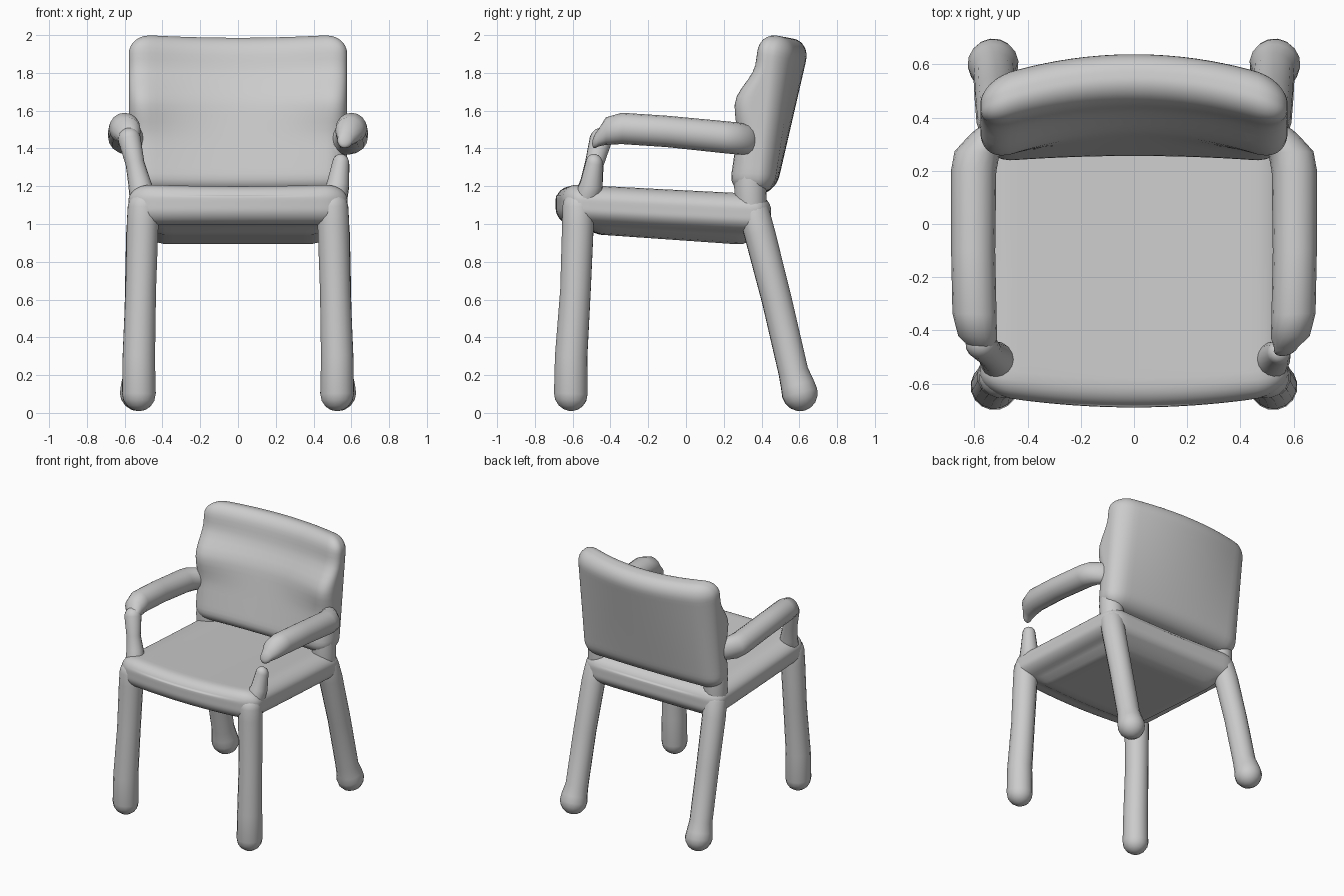
import bpy, bmesh, math
from mathutils import Vector

if "Cube" in bpy.data.objects:
    bpy.data.objects.remove(bpy.data.objects["Cube"])


def finish(bm, name):
    bmesh.ops.recalc_face_normals(bm, faces=bm.faces)
    for f in bm.faces:
        f.smooth = True
    me = bpy.data.meshes.new(name)
    bm.to_mesh(me)
    bm.free()
    ob = bpy.data.objects.new(name, me)
    bpy.context.collection.objects.link(ob)
    return ob


def tube(name, pts, side=1, n=16):
    """Round-ended tube through (x, y, z, radius) points; side=-1 mirrors x."""
    P = [Vector((p[0] * side, p[1], p[2])) for p in pts]
    R = [p[3] for p in pts]
    axis = (P[-1] - P[0]).normalized()
    rot = axis.to_track_quat('Z', 'Y')
    t0, t1 = (P[1] - P[0]).normalized(), (P[-1] - P[-2]).normalized()
    caps = [math.radians(a) for a in (22, 45, 66, 84)]
    rings = [(P[0] - t0 * R[0] * math.sin(a), R[0] * math.cos(a)) for a in reversed(caps)]
    rings += list(zip(P, R))
    rings += [(P[-1] + t1 * R[-1] * math.sin(a), R[-1] * math.cos(a)) for a in caps]
    bm = bmesh.new()
    loops = []
    for c, r in rings:
        loops.append([bm.verts.new(c + rot @ Vector((r * math.cos(2 * math.pi * i / n),
                                                     r * math.sin(2 * math.pi * i / n), 0)))
                      for i in range(n)])
    for a, b in zip(loops, loops[1:]):
        for i in range(n):
            j = (i + 1) % n
            bm.faces.new((a[i], a[j], b[j], b[i]))
    bm.faces.new(loops[0])
    bm.faces.new(loops[-1])
    return finish(bm, name)


def cushion(name, half, rad, deform):
    """Rounded slab with a separate rounding radius per axis, then deformed."""
    bm = bmesh.new()
    bmesh.ops.create_cube(bm, size=2)
    bmesh.ops.subdivide_edges(bm, edges=bm.edges[:], cuts=29, use_grid_fill=True)
    for v in bm.verts:
        p = [h * math.sin(c * math.pi / 2) for c, h in zip(v.co, half)]
        inner = [max(-(h - r), min(h - r, c)) for c, h, r in zip(p, half, rad)]
        d = Vector([(c - q) / r for c, q, r in zip(p, inner, rad)]).normalized()
        v.co = deform(Vector([q + r * k for q, r, k in zip(inner, rad, d)]))
    return finish(bm, name)


def ramp(v, a, b):
    t = max(0, min(1, (v - a) / (b - a)))
    return t * t * (3 - 2 * t)


# Seat: bowed front edge, slopes down to the rear, padded underside between the rails
def seat_shape(p):
    x, y, z = p
    if z < 0:
        pad = ramp(0.49 - abs(x), 0, 0.08) * ramp(y, -0.46, -0.34) * ramp(-y, -0.54, -0.4)
        z -= (0.05 + 0.02 * y) * pad
    elif z > 0.05:
        z -= 0.01 * max(0, 1 - (x / 0.5) ** 2)
    front = max(0, -y / 0.56)
    return Vector((x, y - 0.12 + 0.05 * front * (x / 0.575) ** 2, z + 1.078 - 0.05 * y))


cushion("seat", (0.58, 0.57, 0.108), (0.13, 0.09, 0.085), seat_shape)


# Backrest: leans back, sides curve forward, thicker towards the bottom
def back_shape(p):
    x, y, z = p
    t = (z + 0.38) / 0.8
    k = (x / 0.575) ** 2
    thick = 0.045 * (1 - ramp(z, 0.05, 0.24)) * max(0, -y / 0.09)
    return Vector((x, y - thick + 0.385 + 0.18 * t - k * (0.02 + 0.09 * t) - k * 0.05 * ramp(t, 0.3, 0.55) * (1 - ramp(t, 0.55, 0.8)) * (y < 0),
                   z + 1.57 - 0.22 * y * t + 0.02 * k * t))


cushion("backrest", (0.578, 0.095, 0.412), (0.12, 0.085, 0.1), back_shape)

for side, tag in ((-1, "left"), (1, "right")):
    # Legs
    tube("front_leg_" + tag, [(0.525, -0.61, 0.1, 0.09), (0.525, -0.608, 0.3, 0.087),
                              (0.515, -0.585, 0.65, 0.082), (0.505, -0.572, 1.0, 0.085),
                              (0.50, -0.57, 1.09, 0.085)], side)
    tube("back_leg_" + tag, [(0.53, 0.602, 0.105, 0.096), (0.53, 0.59, 0.15, 0.09),
                             (0.525, 0.568, 0.22, 0.08), (0.52, 0.48, 0.6, 0.08),
                             (0.51, 0.39, 0.95, 0.083), (0.5, 0.36, 1.06, 0.083)], side)
    # Post joining the seat to the side of the backrest
    tube("back_post_" + tag, [(0.49, 0.345, 1.05, 0.085), (0.49, 0.34, 1.2, 0.085),
                              (0.49, 0.345, 1.4, 0.082)], side)
    # Armrest with tapered front
    tube("armrest_" + tag, [(0.572, -0.465, 1.455, 0.045), (0.588, -0.425, 1.492, 0.073),
                            (0.6, -0.34, 1.506, 0.083), (0.605, -0.1, 1.49, 0.083),
                            (0.603, 0.2, 1.46, 0.085), (0.59, 0.27, 1.453, 0.085),
                            (0.54, 0.33, 1.446, 0.08)], side)

# Left arm support runs up to the armrest, the right one is a broken stub
tube("arm_support_left", [(-0.505, -0.525, 1.14, 0.07), (-0.522, -0.5, 1.22, 0.06),
                          (-0.545, -0.485, 1.32, 0.05), (-0.575, -0.45, 1.45, 0.06)])
tube("arm_support_stub_right", [(0.51, -0.525, 1.14, 0.07), (0.53, -0.5, 1.21, 0.06),
                                (0.545, -0.485, 1.325, 0.045)])
